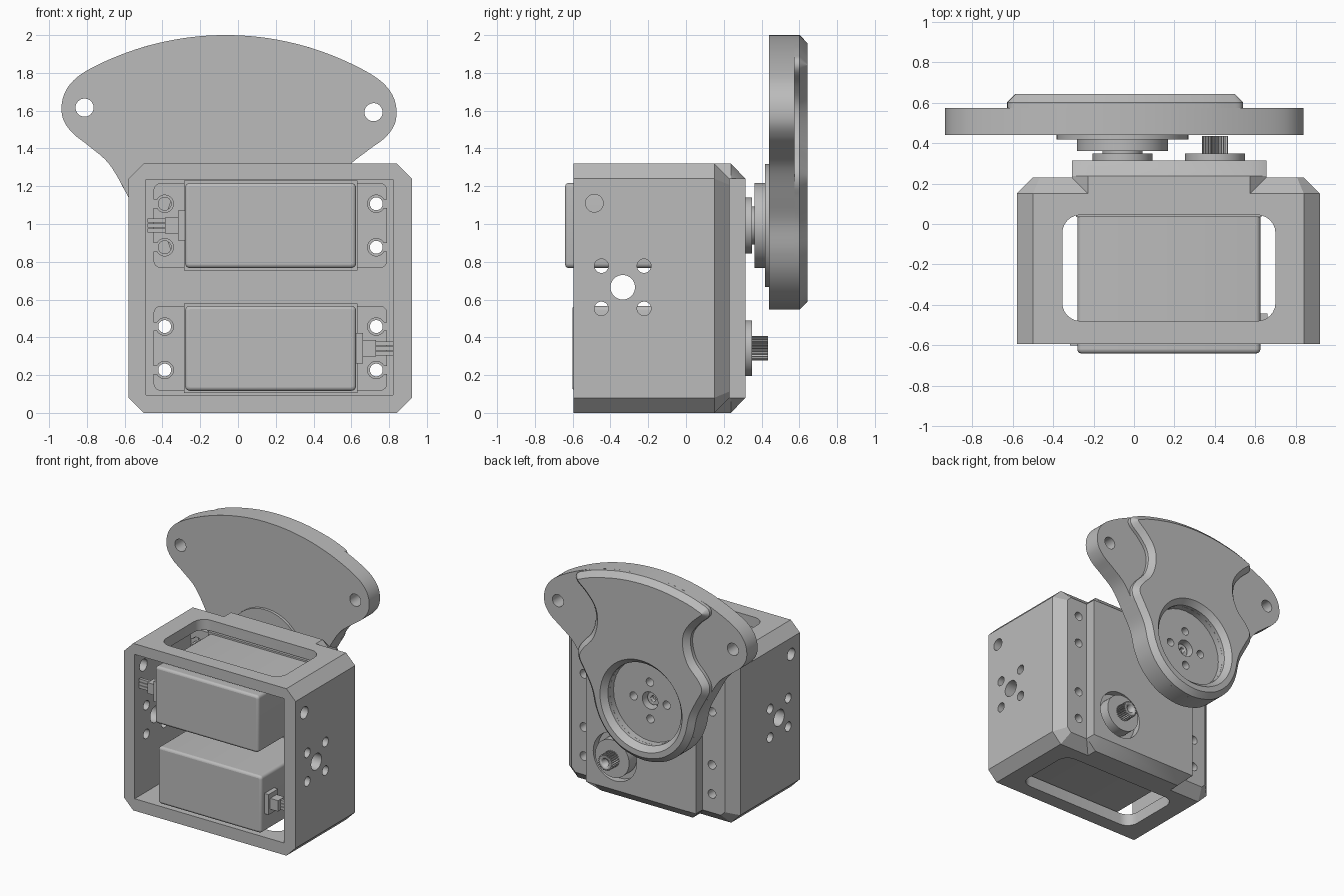
import bpy, bmesh
from math import sin, cos, pi, radians
from mathutils import Vector

old = bpy.data.objects.get("Cube")
if old:
    bpy.data.objects.remove(old, do_unlink=True)

grey = bpy.data.materials.new("plain grey")
grey.use_nodes = True
grey.diffuse_color = (0.5, 0.5, 0.5, 1)
grey.node_tree.nodes["Principled BSDF"].inputs["Base Color"].default_value = grey.diffuse_color

PLACE = {"x": lambda u, v, t: (t, u, v),
         "y": lambda u, v, t: (u, t, v),
         "z": lambda u, v, t: (u, v, t)}


# Helpers: profiles
def circle(u, v, r, n=32):
    return [(u + r * cos(2 * pi * i / n), v + r * sin(2 * pi * i / n)) for i in range(n)]


def rounded(u0, u1, v0, v1, r, n=6):
    corners = [(u1 - r, v1 - r), (u0 + r, v1 - r), (u0 + r, v0 + r), (u1 - r, v0 + r)]
    return [(u + r * cos(pi / 2 * (q + i / n)), v + r * sin(pi / 2 * (q + i / n)))
            for q, (u, v) in enumerate(corners) for i in range(n + 1)]


def smooth_loop(half, steps=6):
    """Mirror a half outline and run a smooth curve through it."""
    pts = [Vector(p) for p in half + [(-x, y) for x, y in half[-2:0:-1]]]
    out = []
    for i in range(len(pts)):
        a, b, c, d = (pts[(i + k) % len(pts)] for k in (-1, 0, 1, 2))
        for s in range(steps):
            t = s / steps
            out.append(0.5 * (2 * b + (c - a) * t + (2 * a - 5 * b + 4 * c - d) * t ** 2
                              + (3 * b - a - 3 * c + d) * t ** 3))
    return out


def inset(pts, d):
    """Move a clockwise outline inwards."""
    out = []
    for i, p in enumerate(pts):
        t = (pts[(i + 1) % len(pts)] - pts[i - 1]).normalized()
        out.append(p + Vector((t.y, -t.x)) * d)
    return out


# Helpers: solids
def loft(name, layers, axis="y", smooth=True):
    bm = bmesh.new()
    rings = [[bm.verts.new(PLACE[axis](u, v, t)) for u, v in pts] for pts, t in layers]
    for lo, hi in zip(rings, rings[1:]):
        for i in range(len(lo)):
            j = (i + 1) % len(lo)
            bm.faces.new((lo[i], lo[j], hi[j], hi[i]))
    bm.faces.new(rings[0])
    bm.faces.new(rings[-1])
    bmesh.ops.recalc_face_normals(bm, faces=bm.faces)
    mesh = bpy.data.meshes.new(name)
    bm.to_mesh(mesh)
    bm.free()
    mesh.materials.append(grey)
    ob = bpy.data.objects.new(name, mesh)
    bpy.context.collection.objects.link(ob)
    if smooth:
        shade(ob)
    return ob


def prism(name, pts, lo, hi, axis="y"):
    return loft(name, [(pts, lo), (pts, hi)], axis)


def block(name, x0, x1, y0, y1, z0, z1):
    return prism(name, [(x0, z0), (x1, z0), (x1, z1), (x0, z1)], y0, y1)


def activate(ob):
    bpy.ops.object.select_all(action="DESELECT")
    ob.select_set(True)
    bpy.context.view_layer.objects.active = ob


def shade(ob):
    activate(ob)
    bpy.ops.object.shade_smooth_by_angle(angle=radians(30))


def combine(ob, other, operation="DIFFERENCE"):
    mod = ob.modifiers.new("combine", "BOOLEAN")
    mod.operation, mod.object, mod.solver = operation, other, "EXACT"
    activate(ob)
    bpy.ops.object.modifier_apply(modifier=mod.name)
    bpy.data.objects.remove(other, do_unlink=True)


def drill(ob, u, v, r, lo, hi, axis="y"):
    combine(ob, prism("cutter", circle(u, v, r), lo, hi, axis))


# Housing: chamfered shell with a raised back panel
L, R, TOP, C = -0.58, 0.92, 1.32, 0.08
outer = rounded(L, R, 0, TOP, C, 1)
housing = loft("housing", [(outer, -0.595), (outer, 0.15),
                           (rounded(L + C, R - C, C, TOP - C, 0.033, 1), 0.23)])
panel = rounded(-0.307, 0.655, 0, TOP, C, 1)
panel_back = [(x, min(max(z, C), TOP - C)) for x, z in panel]
combine(housing, loft("back_panel", [(panel, 0.0), (panel, 0.237), (panel_back, 0.315)]), "UNION")
combine(housing, block("cavity", -0.487, 0.82, -0.7, 0.11, 0.095, 1.236))
combine(housing, prism("window", rounded(-0.355, 0.70, -0.48, 0.045, 0.09), -0.1, 1.5, "z"))

# Holes in both side walls
drill(housing, -0.335, 0.665, 0.065, -1, 1, "x")
drill(housing, -0.485, 1.11, 0.047, -1, 1, "x")
for dy in (-0.113, 0.113):
    for dz in (-0.113, 0.113):
        drill(housing, -0.335 + dy, 0.665 + dz, 0.037, -1, 1, "x")

# Servos: one is the other turned half around
MID = 0.172
SERVOS = (("upper", -1, 0.992, -0.64), ("lower", 1, 0.342, -0.602))
for tag, s, zc, front in SERVOS:
    shaft_x = MID + s * 0.229
    drill(housing, shaft_x, zc, 0.19, 0.0, 0.5)
    case = prism(tag + "_servo_case", rounded(-0.28, 0.625, zc - 0.225, zc + 0.225, 0.025, 4), front, 0.1)
    bev = case.modifiers.new("soft edge", "BEVEL")
    bev.width, bev.segments = 0.018, 3
    block(tag + "_servo_collar", -0.287, 0.632, 0.035, 0.12, zc - 0.238, zc + 0.238)
    flange = prism(tag + "_servo_flange", rounded(-0.447, 0.79, zc - 0.225, zc + 0.225, 0.04), 0.045, 0.109)
    for side in (-1, 1):
        x = MID + side * 0.56
        for dz in (-0.115, 0.115):
            drill(housing, x, zc + dz, 0.034, 0.0, 0.5)
            drill(flange, x, zc + dz, 0.046, 0.0, 0.2)
            ends = sorted((x, x + side * 0.1))
            combine(flange, block("slot", ends[0], ends[1], 0.0, 0.2, zc + dz - 0.022, zc + dz + 0.022))
    shade(flange)

    # Cable plug and three wires
    def stub(name, a, b, y0, y1, z, h):
        x0, x1 = sorted((MID + s * a, MID + s * b))
        block(name, x0, x1, y0, y1, z - h, z + h)
    stub(tag + "_plug_base", 0.44, 0.489, front + 0.04, front + 0.16, zc, 0.08)
    stub(tag + "_plug", 0.48, 0.558, front + 0.06, front + 0.14, zc, 0.043)
    for k in (-1, 0, 1):
        stub(tag + "_wire", 0.55, 0.652, front + 0.088, front + 0.112, zc + k * 0.026, 0.011)

    # Output hub with a toothed shaft
    prism(tag + "_hub_floor", circle(shaft_x, zc, 0.2), 0.1, 0.255)
    prism(tag + "_hub", [p for p in circle(shaft_x, zc, 0.148, 48)], 0.2, 0.35)
    teeth = [(shaft_x + (0.064 if i % 4 < 2 else 0.052) * cos(2 * pi * i / 96),
              zc + (0.064 if i % 4 < 2 else 0.052) * sin(2 * pi * i / 96)) for i in range(96)]
    shaft = prism(tag + "_servo_shaft", teeth, 0.3, 0.435)
    drill(shaft, shaft_x, zc, 0.03, 0.37, 0.5)
shade(housing)

# Horn under the swinging bracket
HX, HZ = -0.057, 0.992
prism("horn_neck", circle(HX, HZ, 0.10, 48), 0.3, 0.37)
prism("horn_disc", circle(HX, HZ, 0.225, 64), 0.362, 0.425)
prism("horn_plate", circle(HX, HZ, 0.326, 64), 0.418, 0.45)

# Bracket: fan shaped plate with a raised chamfered face
lower = [(0.53, 0.15), (0.463, 0.02)]
lower += [(0.445 * cos(a), -0.445 * sin(a)) for a in (0.3, 0.6, 0.9, 1.2)] + [(0, -0.445)]
fan = [(0, 1.008), (0.2, 0.995), (0.4, 0.955), (0.58, 0.894), (0.745, 0.815), (0.835, 0.745),
       (0.881, 0.66), (0.881, 0.56), (0.83, 0.48), (0.74, 0.41), (0.63, 0.315)] + lower
face = [(0, 1.008), (0.2, 0.995), (0.4, 0.955), (0.52, 0.915), (0.575, 0.885), (0.575, 0.83),
        (0.49, 0.75), (0.425, 0.66), (0.415, 0.56), (0.45, 0.45), (0.53, 0.36), (0.572, 0.29),
        (0.57, 0.225)] + lower


def swung(pts, angle=radians(-0.9)):
    return [(HX + x * cos(angle) - z * sin(angle), HZ + x * sin(angle) + z * cos(angle)) for x, z in pts]


fan_loop, face_loop = smooth_loop(fan), smooth_loop(face, 5)
bracket = prism("bracket_plate", swung(fan_loop), 0.44, 0.575)
raised = loft("bracket_raised_face", [(swung(face_loop), 0.575), (swung(face_loop), 0.602),
                                      (swung(inset(face_loop, 0.042)), 0.643)])
for x, z in swung([(-0.765, 0.612), (0.765, 0.612)]):
    drill(bracket, x, z, 0.048, 0.3, 0.8)

# Round recess with a bolt circle
drill(bracket, HX, HZ, 0.32, 0.53, 0.8)
combine(raised, loft("cutter", [(circle(HX, HZ, 0.32, 64), 0.5), (circle(HX, HZ, 0.32, 64), 0.60),
                                (circle(HX, HZ, 0.36, 64), 0.644), (circle(HX, HZ, 0.36, 64), 0.7)]))
drill(bracket, HX, HZ, 0.068, 0.4, 0.8)
for x, z in swung([(0.145, 0), (-0.145, 0), (0, 0.145), (0, -0.145)]):
    drill(bracket, x, z, 0.032, 0.4, 0.8)
shade(bracket)
shade(raised)
screw = prism("horn_screw", circle(HX, HZ, 0.05), 0.44, 0.49)
drill(screw, HX, HZ, 0.022, 0.46, 0.6)
